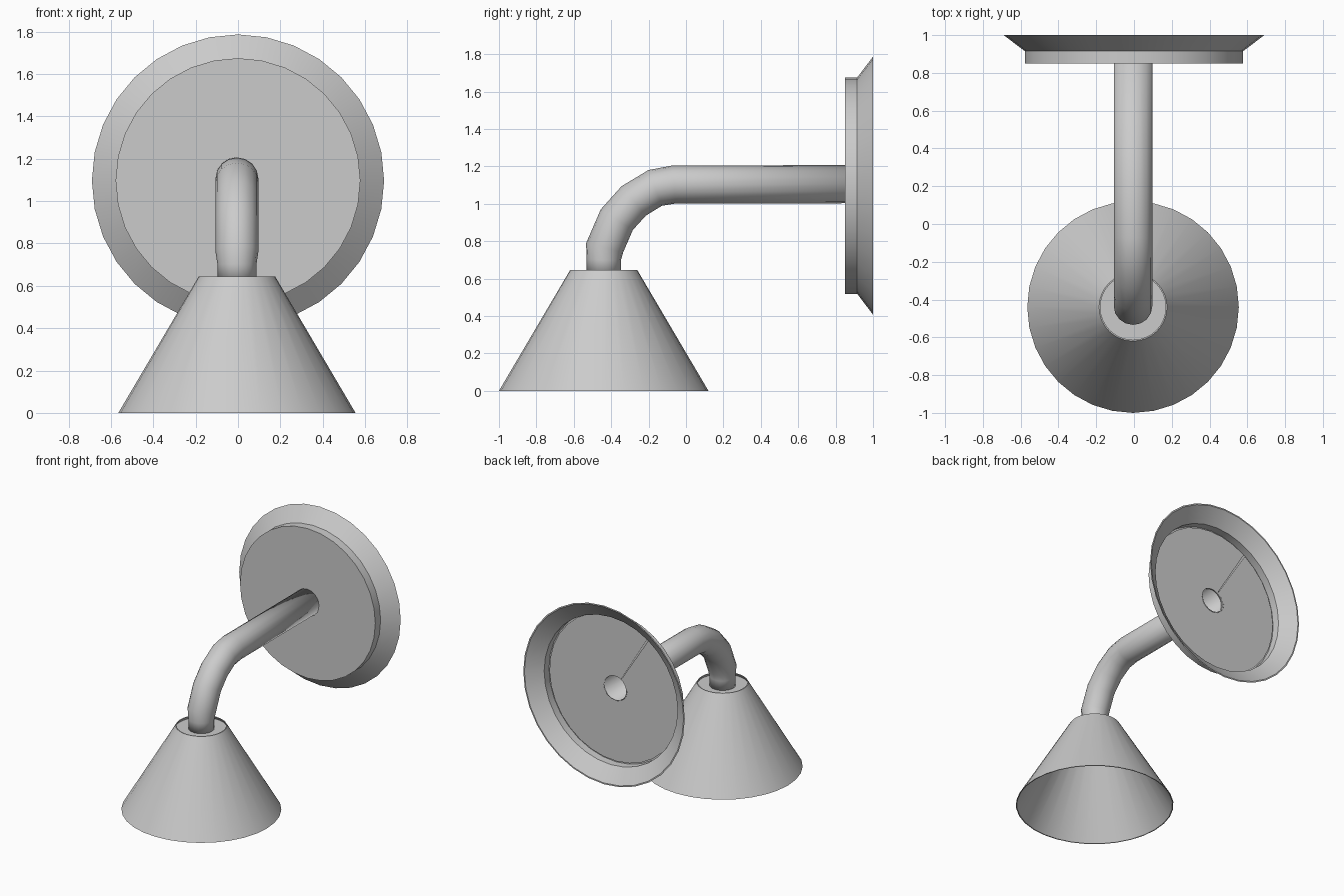
import bpy, bmesh, math
from mathutils import Matrix, Vector

cube = bpy.data.objects.get("Cube")
if cube:
    bpy.data.objects.remove(cube, do_unlink=True)

grey = bpy.data.materials.new("plain_grey")
grey.use_nodes = True
colour = (0.6, 0.6, 0.6, 1)
grey.diffuse_color = colour
grey.node_tree.nodes["Principled BSDF"].inputs["Base Color"].default_value = colour

LAMP_X, LAMP_Y = -0.005, -0.44
PLATE_Z = 1.097


def finish(obj, thickness=0):
    """Colour, thicken and smooth one part."""
    obj.data.materials.append(grey)
    if thickness:
        mod = obj.modifiers.new("thickness", "SOLIDIFY")
        mod.thickness = thickness
        mod.offset = -1
    bpy.ops.object.select_all(action="DESELECT")
    bpy.context.view_layer.objects.active = obj
    obj.select_set(True)
    bpy.ops.object.shade_smooth_by_angle(angle=math.radians(35))


def add_mesh(name, bm, thickness=0):
    mesh = bpy.data.meshes.new(name)
    bm.to_mesh(mesh)
    bm.free()
    obj = bpy.data.objects.new(name, mesh)
    bpy.context.collection.objects.link(obj)
    finish(obj, thickness)
    return obj


def lathe(name, profile, place, turn=math.tau, start=0.0, steps=32, thickness=0):
    """Turn a (radius, height) profile about z, then move it into place."""
    bm = bmesh.new()
    first = Matrix.Rotation(start, 3, "Z")
    verts = [bm.verts.new(first @ Vector((r, 0, h))) for r, h in profile]
    edges = [bm.edges.new(pair) for pair in zip(verts, verts[1:])]
    bmesh.ops.spin(bm, geom=verts + edges, angle=turn, steps=steps,
                   axis=(0, 0, 1), cent=(0, 0, 0))
    bmesh.ops.remove_doubles(bm, verts=bm.verts, dist=1e-4)
    bmesh.ops.recalc_face_normals(bm, faces=bm.faces)
    bm.transform(place)
    return add_mesh(name, bm, thickness)


# Conical shade, open below, with a slightly sunken cap around the arm
at_lamp = Matrix.Translation((LAMP_X, LAMP_Y, 0))
lathe("shade", [(0.56, 0), (0.18, 0.645), (0.173, 0.645), (0.553, 0), (0.56, 0)], at_lamp)
lathe("shade_cap", [(0, 0.625), (0.182, 0.625), (0.186, 0.615), (0, 0.615)], at_lamp)

# Wall plate: dished sheet with flared rim, facing -y
at_wall = Matrix.Translation((0, 1, PLATE_Z)) @ Matrix.Rotation(math.pi / 2, 4, "X")
lathe("wall_plate",
      [(0.095, 0.15), (0.578, 0.15), (0.578, 0.085), (0.69, 0),
       (0.68, 0), (0.57, 0.083), (0.57, 0.142), (0.095, 0.142), (0.095, 0.15)], at_wall)

# Backing disc with a narrow radial slit
gap = math.radians(1.5)
lathe("backing_disc", [(0.095, 0.134), (0.56, 0.134)], at_wall,
      turn=math.tau - gap, start=math.radians(122) + gap / 2)

# Hollow bent arm from the plate down into the shade
path = [(0.866, 1.105), (-0.065, 1.103), (-0.165, 1.085), (-0.28, 1.015),
        (-0.37, 0.915), (-0.435, 0.765), (-0.44, 0.70), (-0.44, 0.62)]
curve = bpy.data.curves.new("arm_path", "CURVE")
curve.dimensions = "3D"
curve.bevel_depth = 0.102
curve.bevel_resolution = 6
spline = curve.splines.new("POLY")
spline.points.add(len(path) - 1)
for point, (y, z) in zip(spline.points, path):
    point.co = (LAMP_X, y, z, 1)
for point in spline.points[-2:]:
    point.radius = 0.9
helper = bpy.data.objects.new("arm_path", curve)
bpy.context.collection.objects.link(helper)
tube = bpy.data.meshes.new_from_object(helper.evaluated_get(bpy.context.evaluated_depsgraph_get()))
bpy.data.objects.remove(helper, do_unlink=True)
arm = bpy.data.objects.new("arm", tube)
bpy.context.collection.objects.link(arm)
tube.materials.clear()
finish(arm, 0.006)
